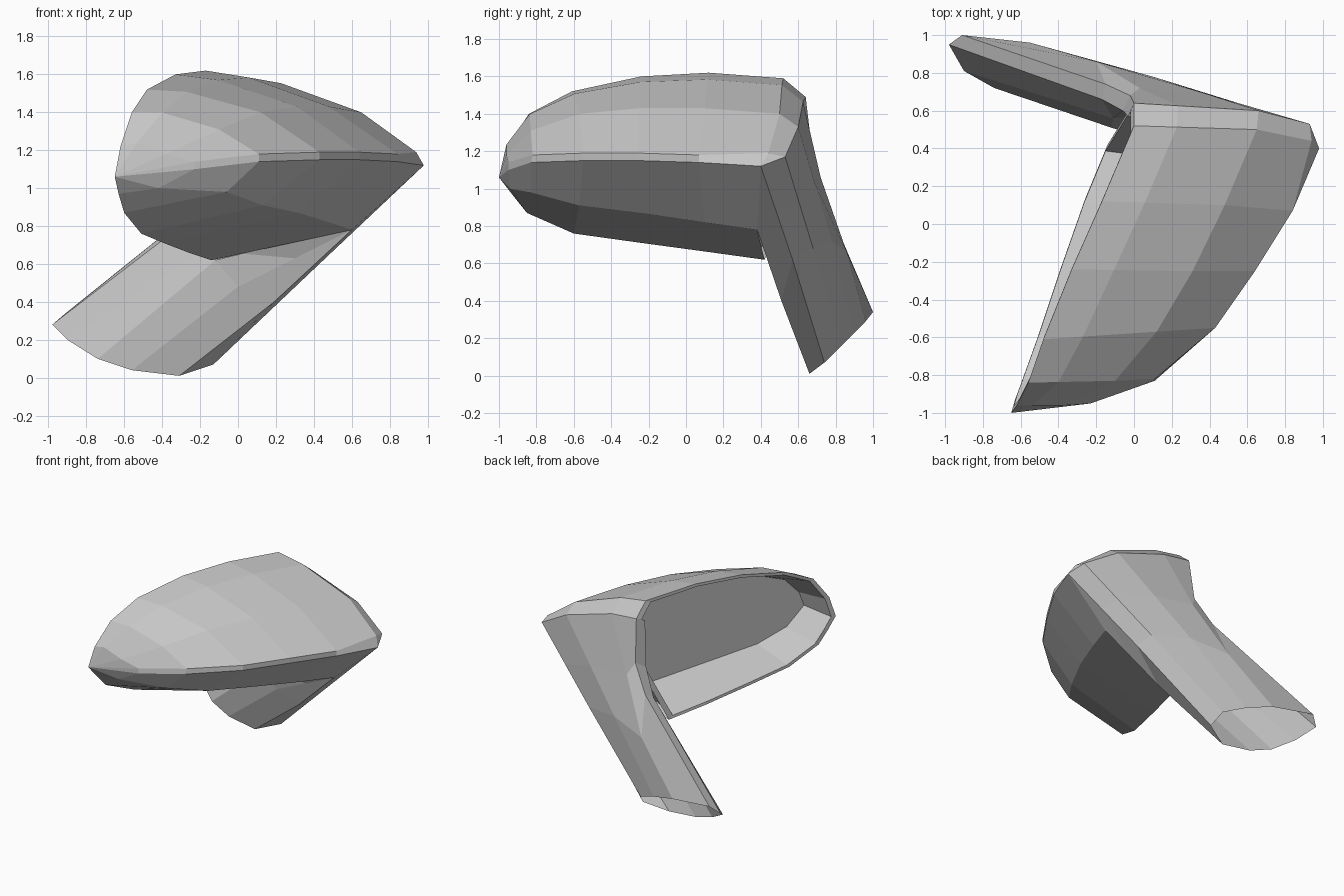
import bpy
import bmesh
from mathutils import Vector

default_cube = bpy.data.objects.get("Cube")
if default_cube:
    bpy.data.objects.remove(default_cube, do_unlink=True)


def flat_material(name, colour):
    """One plain colour shown in both viewport and render."""
    material = bpy.data.materials.new(name)
    material.use_nodes = True
    material.diffuse_color = colour
    material.node_tree.nodes["Principled BSDF"].inputs["Base Color"].default_value = colour
    return material


def points(*coordinates):
    return [Vector(c) for c in coordinates]


def add_face(mesh, corners):
    return mesh.faces.new([mesh.verts.new(c) for c in corners])


def add_skin(mesh, rows, closed=False):
    """Bridge neighbouring rows of points with quads."""
    for row, following in zip(rows, rows[1:]):
        count = len(row)
        for i in range(count if closed else count - 1):
            j = (i + 1) % count
            add_face(mesh, (row[i], row[j], following[j], following[i]))


def finish(mesh, name, material):
    """Weld the pieces, orient the faces and make the object."""
    bmesh.ops.remove_doubles(mesh, verts=mesh.verts[:], dist=0.0005)
    bmesh.ops.recalc_face_normals(mesh, faces=mesh.faces[:])
    data = bpy.data.meshes.new(name)
    mesh.to_mesh(data)
    mesh.free()
    data.materials.append(material)
    thing = bpy.data.objects.new(name, data)
    bpy.context.collection.objects.link(thing)
    return thing


def round_crown(section):
    """Add a slightly raised point between the rim top and the shoulder."""
    crown = section[0].lerp(section[1], 0.35) + Vector((0, 0, 0.03))
    return [section[0], crown] + section[1:]


grey = flat_material("plain_grey", (0.57, 0.57, 0.57, 1))

# Housing sections, nose to arm end:
# rim top, shoulder, upper ridge, lower ridge, underside bend, rim bottom
nose = Vector((-.65, -1, 1.06))
sections = [
    points((-.62, -.96, 1.22), (-.38, -.96, 1.18), (-.23, -.95, 1.14),
           (-.23, -.95, 1.1), (-.42, -.94, 1), (-.63, -.93, .97)),
    points((-.56, -.84, 1.4), (-.1, -.83, 1.31), (.11, -.82, 1.18),
           (.11, -.83, 1.14), (-.06, -.83, .98), (-.6, -.85, .87)),
    points((-.48, -.61, 1.52), (.12, -.57, 1.4), (.43, -.55, 1.19),
           (.43, -.55, 1.15), (.13, -.57, .91), (-.51, -.6, .76)),
    points((-.33, -.24, 1.6), (.31, -.25, 1.43), (.64, -.25, 1.19),
           (.64, -.25, 1.15), (.32, -.24, .87), (-.39, -.24, .71)),
    points((-.17, .12, 1.62), (.48, .1, 1.43), (.84, .07, 1.18),
           (.84, .07, 1.14), (.48, .1, .82), (-.26, .13, .66)),
    points((0, .52, 1.59), (.65, .5, 1.4), (.94, .44, 1.19),
           (.98, .4, 1.12), (.6, .38, .78), (-.14, .42, .62)),
]
# The last section turns the upper corner into the arm
corner = points((0, .64, 1.49), (.66, .6, 1.33), (.93, .53, 1.17)) + sections[-1][3:]
sections = [round_crown(s) for s in sections + [corner]]

housing = bmesh.new()
add_skin(housing, [[nose] * len(sections[0])] + sections)

# Mirror opening: thin lip, sloping recess wall and flat glass
arm_side = Vector((-.01, .63, 1.1))
rim = [nose] + [s[0] for s in sections] + [arm_side]
rim += [s[-1] for s in reversed(sections[:-1])]
centre = sum(rim, Vector()) / len(rim)
lip = [p.lerp(centre, 0.05) for p in rim]
anchor = Vector((-.1, .3, 1.2))
glass_normal = Vector((.91, -.41, 0))
slide = Vector((.98, -.2, 0))
glass = []
for p in rim:
    q = p.lerp(anchor, 0.07)
    q.z = p.z + (anchor.z - p.z) * 0.27
    depth = 0.25 - (q - centre).dot(glass_normal)
    glass.append(q + slide * (depth / slide.dot(glass_normal)))
add_skin(housing, [rim, lip, glass], closed=True)
add_face(housing, glass)
finish(housing, "mirror_housing", grey)

# Hollow arm: rails from the open foot to the housing, around the outline
rails = [
    points((-.13, .74, .07), (.45, .57, .62), corner[3]),
    points((-.31, .66, .01), (.19, .51, .4), corner[4]),
    points((-.56, .68, .04), (0, .5, .48), corner[4]),
    points((-.74, .72, .1), (-.12, .51, .62), (.17, .42, .69)),
    points((-.9, .81, .2), (-.11, .56, .72), (.1, .57, .9), (.2, .58, 1)),
    points((-.98, .95, .28), (-.17, .66, .9), (-.06, .6, 1.1), (-.03, .57, 1.46)),
    points((-.91, 1, .34), (-.15, .74, .95), (-.02, .68, 1.15), corner[0]),
    points((-.55, .96, .29), (-.2, .86, .66), (.03, .72, 1.06), sections[-1][1]),
    points((-.34, .9, .23), (.1, .78, .72), corner[1]),
    points((-.17, .83, .16), (.4, .68, .68), corner[2]),
]
for rail in rails:
    if len(rail) == 3:
        rail.insert(2, rail[1].lerp(rail[2], 0.5))

arm = bmesh.new()
add_skin(arm, [list(ring) for ring in zip(*rails)], closed=True)
finish(arm, "mounting_arm", grey)
